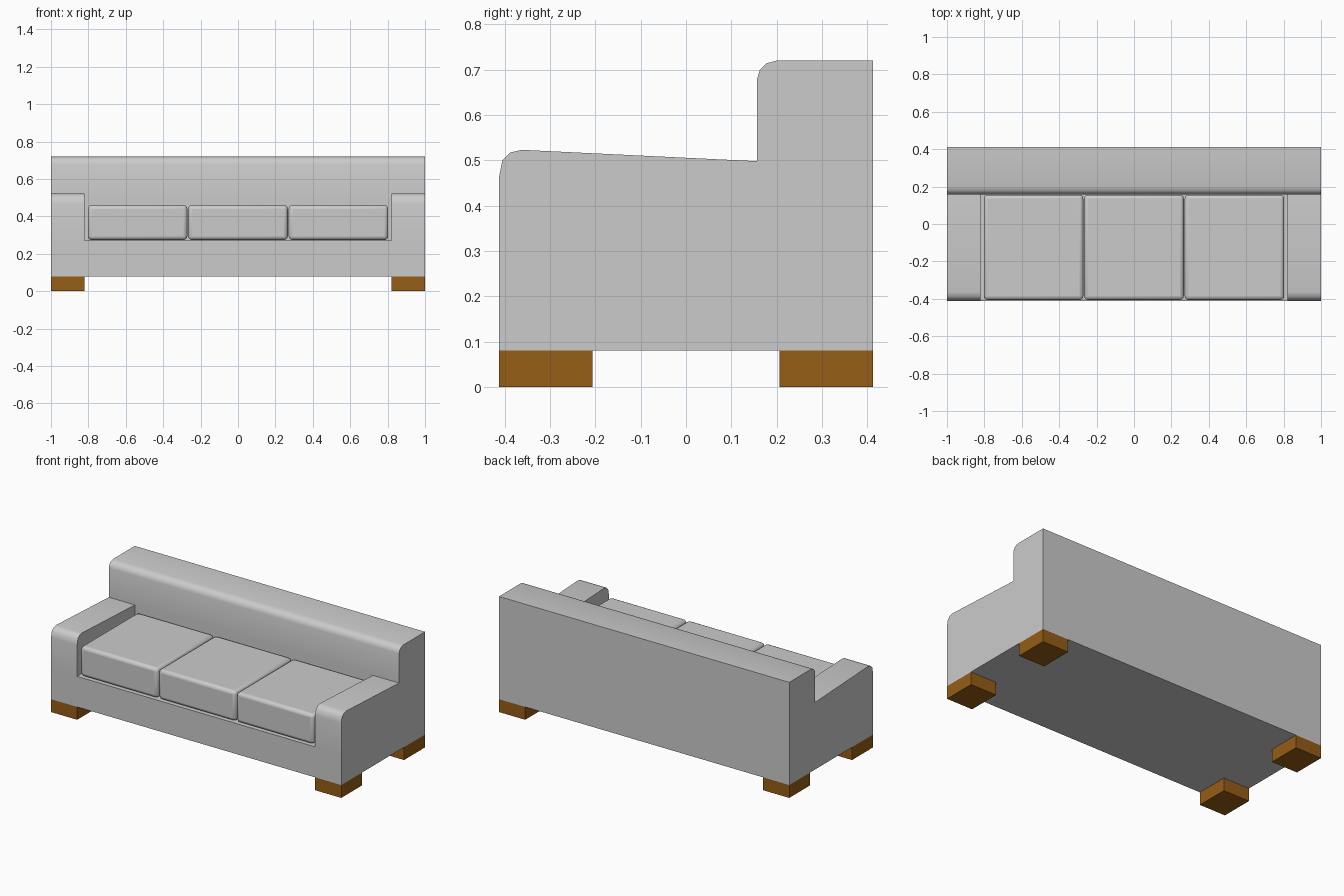
import bpy, bmesh

if "Cube" in bpy.data.objects:
    bpy.data.objects.remove(bpy.data.objects["Cube"])

brown = bpy.data.materials.new("brown_wood")
brown.diffuse_color = (0.30, 0.11, 0.008, 1)
brown.use_nodes = True
brown.node_tree.nodes["Principled BSDF"].inputs["Base Color"].default_value = brown.diffuse_color


def finish(bm, name):
    bmesh.ops.remove_doubles(bm, verts=bm.verts, dist=1e-4)
    bmesh.ops.recalc_face_normals(bm, faces=bm.faces)
    mesh = bpy.data.meshes.new(name)
    bm.to_mesh(mesh)
    bm.free()
    ob = bpy.data.objects.new(name, mesh)
    bpy.context.collection.objects.link(ob)
    return ob


def smooth(ob):
    bpy.ops.object.select_all(action='DESELECT')
    ob.select_set(True)
    bpy.context.view_layer.objects.active = ob
    bpy.ops.object.shade_smooth_by_angle(angle=0.7)


def box(name, x0, x1, y0, y1, z0, z1):
    bm = bmesh.new()
    bmesh.ops.create_cube(bm, size=1)
    for v in bm.verts:
        v.co = ((x0 + x1) / 2 + v.co.x * (x1 - x0),
                (y0 + y1) / 2 + v.co.y * (y1 - y0),
                (z0 + z1) / 2 + v.co.z * (z1 - z0))
    return finish(bm, name)


# Frame: side profiles (y, z) swept across the arm and seat spans
arm = [(-.412, .27), (-.412, .465), (-.405, .50), (-.388, .517), (-.362, .523), (.157, .498)]
back = [(.157, .498), (.157, .68), (.163, .70), (.178, .714), (.20, .72),
        (.412, .72), (.412, .08), (-.412, .08), (-.412, .27)]
seat = [(-.412, .27), (.157, .27), (.157, .498)]
spans = [(-1, -.82), (-.82, .82), (.82, 1)]

bm = bmesh.new()


def face(points):
    bm.faces.new([bm.verts.new(p) for p in points])


for i, (x0, x1) in enumerate(spans):
    for profile in (seat if i == 1 else arm, back):
        for (ya, za), (yb, zb) in zip(profile, profile[1:]):
            face([(x0, ya, za), (x1, ya, za), (x1, yb, zb), (x0, yb, zb)])
for s in (-1, 1):
    face([(s, y, z) for y, z in arm + back[1:-1]])         # outer side
    face([(s * .82, y, z) for y, z in arm + [seat[1]]])    # inner arm side
smooth(finish(bm, "sofa_frame"))

# Three seat cushions with rounded edges
for i in (-1, 0, 1):
    c = i * .537
    cushion = box(f"seat_cushion_{i + 2}", c - .266, c + .266, -.406, .156, .274, .46)
    bev = cushion.modifiers.new("round", 'BEVEL')
    bev.width = .02
    bev.segments = 3
    smooth(cushion)

# Four block legs
for sx in (-1, 1):
    for sy, label in ((-1, "front"), (1, "back")):
        leg = box(f"{label}_leg_{'left' if sx < 0 else 'right'}",
                  *sorted((sx * .82, sx)), *sorted((sy * .206, sy * .412)), 0, .08)
        leg.data.materials.append(brown)
